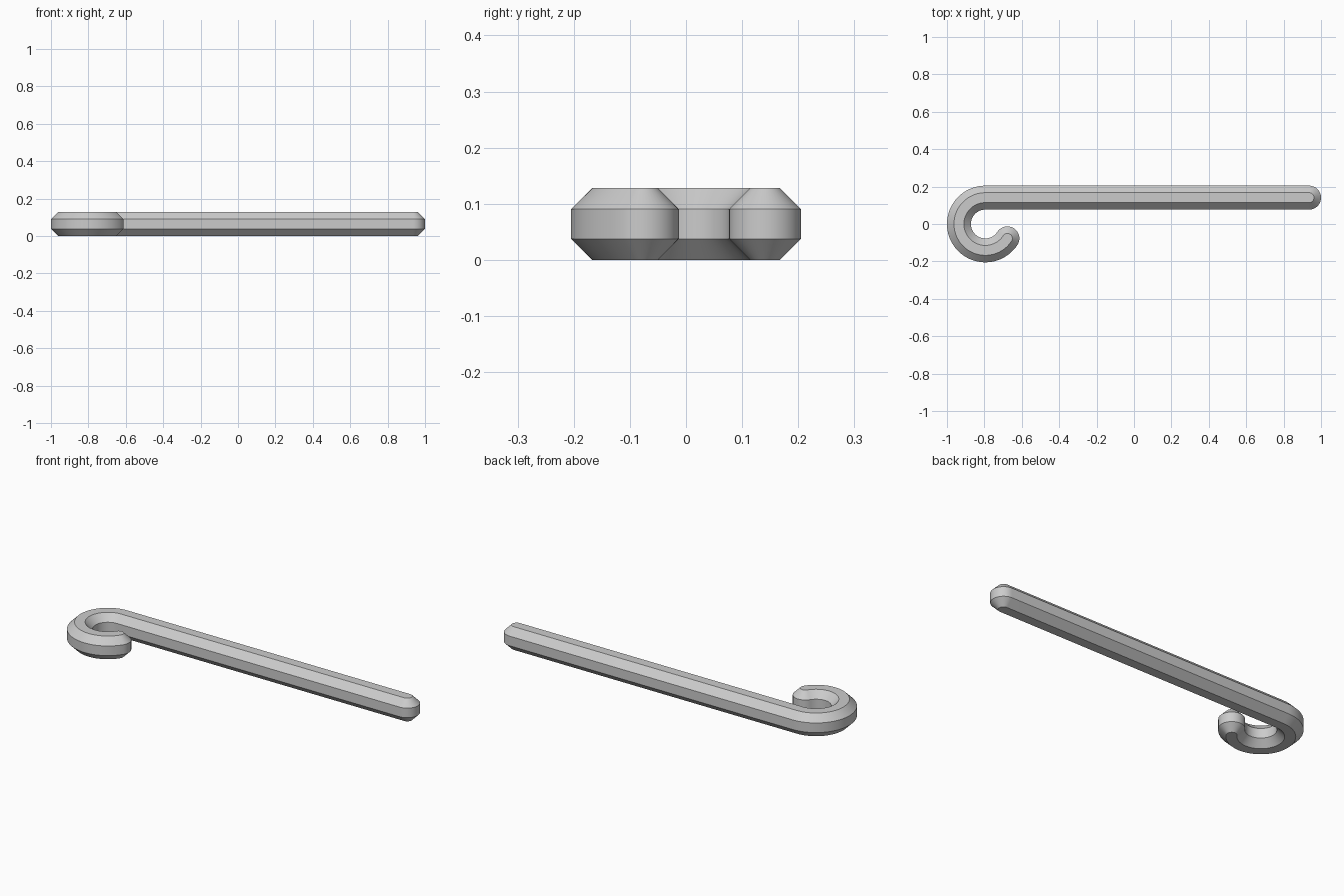
import bpy, bmesh
from math import sin, cos, pi, radians
from mathutils import Vector

cube = bpy.data.objects.get("Cube")
if cube:
    bpy.data.objects.remove(cube)

HALF = 0.064            # half thickness of the bar
FLAT = HALF * 0.4142    # half width of each octagon side
BEND = 0.141            # centre-line radius of the hook
HOOK_X = -0.795
TIP_ANGLE = radians(-33)
CAP_STEPS, BEND_STEPS = 12, 48

steel = bpy.data.materials.new("steel grey")
steel.use_nodes = True
colour = (0.6, 0.6, 0.6, 1)
steel.diffuse_color = colour
steel.node_tree.nodes["Principled BSDF"].inputs["Base Color"].default_value = colour

# Octagonal section: (sideways half width with sign, height)
right = [(FLAT, 0), (HALF, HALF - FLAT), (HALF, HALF + FLAT), (FLAT, 2 * HALF)]
section = right + [(-w, z) for w, z in reversed(right)]

# Stations: centre, direction, forward factor, sideways factor
stations = []
start, along = Vector((1 - HALF, BEND, 0)), Vector((-1, 0, 0))
for i in range(CAP_STEPS + 1):
    a = pi / 2 * i / CAP_STEPS
    stations.append((start, along, -cos(a), sin(a)))
for i in range(BEND_STEPS + 1):
    a = pi / 2 + (2 * pi + TIP_ANGLE - pi / 2) * i / BEND_STEPS
    centre = Vector((HOOK_X + BEND * cos(a), BEND * sin(a), 0))
    along = Vector((-sin(a), cos(a), 0))
    stations.append((centre, along, 0, 1))
for i in range(1, CAP_STEPS + 1):
    a = pi / 2 * i / CAP_STEPS
    stations.append((centre, along, sin(a), cos(a)))

# Sweep the section through the stations; the round ends close to a seam
bm = bmesh.new()
rings = []
for centre, along, forward, side in stations:
    lateral = Vector((along.y, -along.x, 0))
    rings.append([bm.verts.new(centre + along * abs(w) * forward
                               + lateral * w * side + Vector((0, 0, z)))
                  for w, z in section])
for a, b in zip(rings, rings[1:]):
    for i in range(len(section)):
        j = (i + 1) % len(section)
        bm.faces.new((a[i], a[j], b[j], b[i]))
bmesh.ops.remove_doubles(bm, verts=bm.verts, dist=0.0001)
bmesh.ops.recalc_face_normals(bm, faces=bm.faces)

mesh = bpy.data.meshes.new("hooked_bar")
bm.to_mesh(mesh)
bm.free()
mesh.materials.append(steel)
bar = bpy.data.objects.new("hooked_bar", mesh)
bpy.context.collection.objects.link(bar)
bpy.context.view_layer.objects.active = bar
bar.select_set(True)
bpy.ops.object.shade_smooth_by_angle(angle=radians(30))
